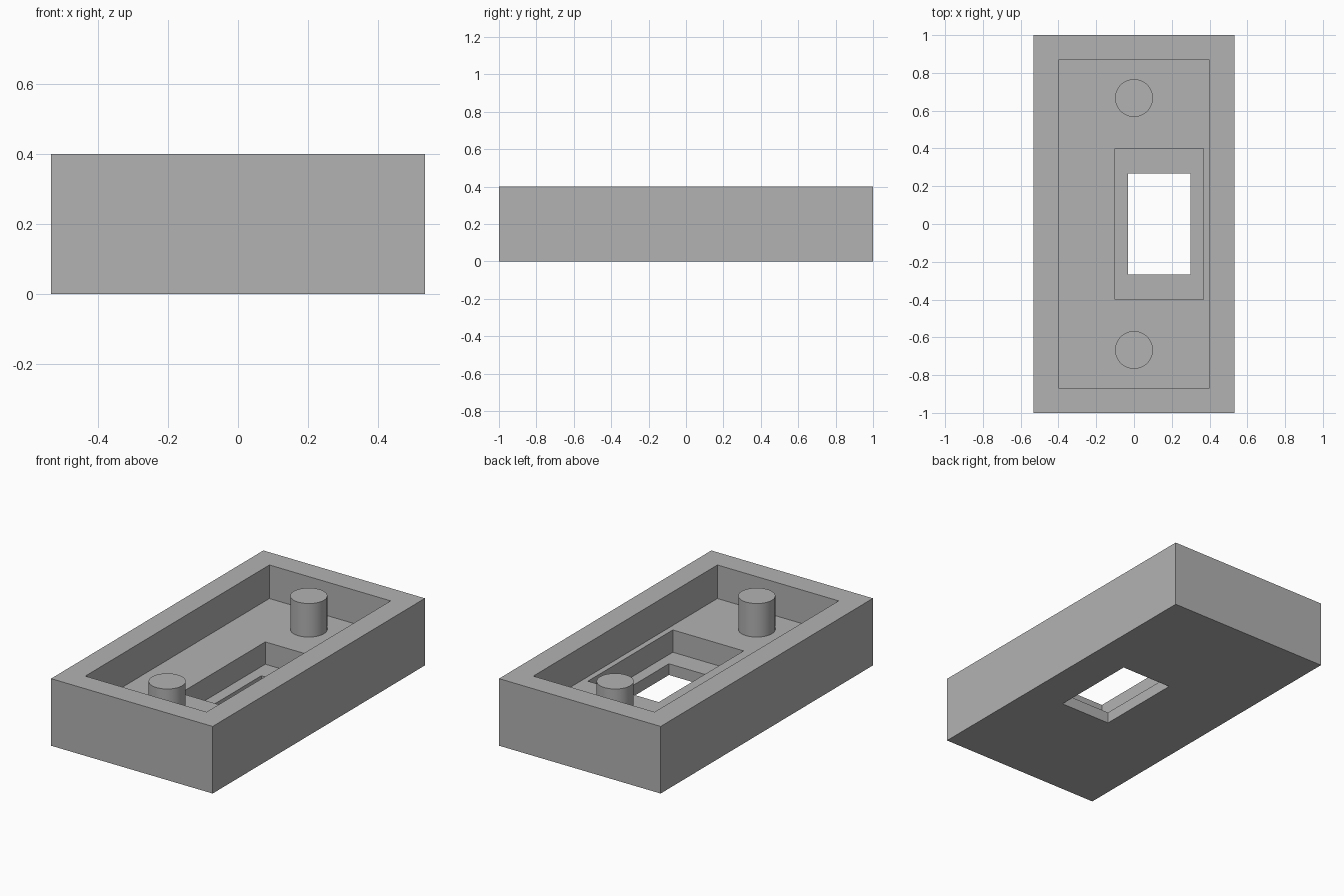
import bpy
import bmesh
from mathutils import Matrix

cube = bpy.data.objects.get("Cube")
if cube:
    bpy.data.objects.remove(cube, do_unlink=True)

GREY = (0.448, 0.448, 0.448, 1)
grey = bpy.data.materials.new("plain grey")
grey.use_nodes = True
grey.diffuse_color = GREY
grey.node_tree.nodes["Principled BSDF"].inputs["Base Color"].default_value = GREY

BASE, LEDGE, FLOOR, RIM = 0, 0.067, 0.2, 0.4


def finish(bm, name):
    bmesh.ops.recalc_face_normals(bm, faces=bm.faces)
    mesh = bpy.data.meshes.new(name)
    bm.to_mesh(mesh)
    bm.free()
    mesh.materials.append(grey)
    obj = bpy.data.objects.new(name, mesh)
    bpy.context.collection.objects.link(obj)
    return obj


# Rectangles as left edge, right edge, half length
outer = (-0.533, 0.533, 1)
cavity = (-0.4, 0.4, 0.867)
pocket = (-0.1, 0.367, 0.4)
window = (-0.033, 0.3, 0.267)

# Tray: one closed skin wrapped through successive rectangular loops
sections = [
    (window, BASE), (outer, BASE), (outer, RIM), (cavity, RIM),
    (cavity, FLOOR), (pocket, FLOOR), (pocket, LEDGE), (window, LEDGE),
]
bm = bmesh.new()
loops = []
for (x0, x1, y), z in sections:
    corners = ((x0, -y), (x1, -y), (x1, y), (x0, y))
    loops.append([bm.verts.new((cx, cy, z)) for cx, cy in corners])
for k, a in enumerate(loops):
    b = loops[(k + 1) % len(loops)]
    for i in range(4):
        j = (i + 1) % 4
        bm.faces.new((a[i], a[j], b[j], b[i]))
finish(bm, "tray_body")

# Round posts standing on the cavity floor
for name, y in (("front_post", -0.667), ("back_post", 0.667)):
    bm = bmesh.new()
    bmesh.ops.create_cone(
        bm, cap_ends=True, segments=64, radius1=0.1, radius2=0.1,
        depth=RIM - FLOOR,
        matrix=Matrix.Translation((0, y, (RIM + FLOOR) / 2)))
    post = finish(bm, name)
    bpy.ops.object.select_all(action="DESELECT")
    post.select_set(True)
    bpy.context.view_layer.objects.active = post
    bpy.ops.object.shade_smooth_by_angle()
